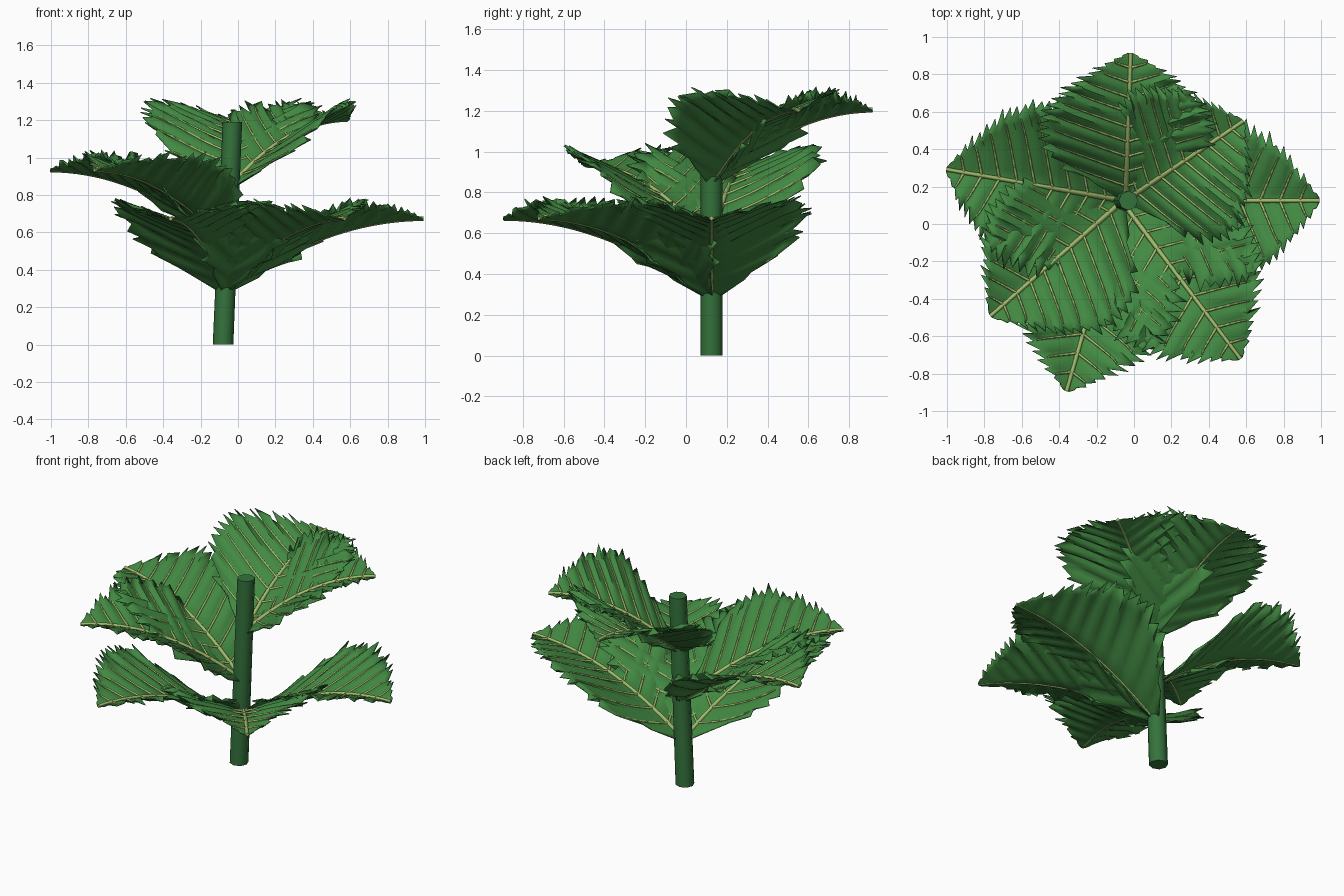
import bpy, bmesh, math, random
from mathutils import Vector

if "Cube" in bpy.data.objects:
    bpy.data.objects.remove(bpy.data.objects["Cube"])
random.seed(4)


def material(name, colour):
    mat = bpy.data.materials.new(name)
    mat.use_nodes = True
    mat.diffuse_color = (*colour, 1)
    bsdf = mat.node_tree.nodes["Principled BSDF"]
    bsdf.inputs["Base Color"].default_value = (*colour, 1)
    bsdf.inputs["Roughness"].default_value = 0.7
    return mat


leaf_green = material("leaf green", (0.055, 0.25, 0.055))
stem_green = material("stem green", (0.035, 0.17, 0.045))
vein_green = material("pale vein green", (0.36, 0.50, 0.15))

STEM_FOOT = Vector((-0.08, 0.125, 0))
STEM_TOP = Vector((-0.03, 0.125, 1.19))
VEINS, STEPS, ACROSS = 10, 4, 6
ROWS = VEINS * STEPS
# Half width of the blade against distance along the leaf
OUTLINE = [(0, .02), (.1, .13), (.18, .28), (.27, .39), (.42, .45),
           (.58, .43), (.75, .32), (.9, .15), (1, .012)]


def half_width(t):
    for (t0, w0), (t1, w1) in zip(OUTLINE, OUTLINE[1:]):
        if t <= t1:
            return w0 + (w1 - w0) * (t - t0) / (t1 - t0)
    return OUTLINE[-1][1]


def add_object(name, data, mat):
    data.materials.append(mat)
    obj = bpy.data.objects.new(name, data)
    bpy.context.collection.objects.link(obj)
    return obj


def smooth(obj, degrees):
    bpy.ops.object.select_all(action='DESELECT')
    obj.select_set(True)
    bpy.context.view_layer.objects.active = obj
    bpy.ops.object.shade_smooth_by_angle(angle=math.radians(degrees))


def add_leaf(name, degrees, length, base_z, rise):
    angle = math.radians(degrees)
    forward = Vector((math.cos(angle), math.sin(angle), 0))
    side = Vector((-math.sin(angle), math.cos(angle), 0))
    origin = STEM_FOOT.lerp(STEM_TOP, base_z / STEM_TOP.z)
    # Ragged teeth: one outward and upward offset per row and side
    teeth = {(i, k): ((1 if i % 2 else -1) * random.uniform(.01, .05),
                      random.uniform(-.022, .022))
             for i in range(ROWS + 1) for k in (-1, 1)}

    def point(i, s, lift=0.0):
        """Point on the blade at row i, from s = -1 to 1 across it."""
        u, a = i / ROWS, abs(s)
        edge_t = u ** 0.62
        t = u + (edge_t - u) * a
        width = half_width(edge_t)
        out, up = teeth[i, 1 if s >= 0 else -1]
        fade = min(1, width / .2) * a ** 6
        w = a * width + out * fade
        cup = .34 * w * min(1, t / .4)
        pleat = -.011 * math.cos(math.tau * i / STEPS) * min(1, a * 3) * min(1, width / .3)
        z = rise * (1 - (1 - t) ** 2) + cup + pleat + up * fade + lift
        return (origin + forward * (t * length)
                + side * math.copysign(w, s) + Vector((0, 0, z)))

    # Blade
    bm = bmesh.new()
    grid = [[bm.verts.new(point(i, j / ACROSS)) for j in range(-ACROSS, ACROSS + 1)]
            for i in range(ROWS + 1)]
    for r0, r1 in zip(grid, grid[1:]):
        for j in range(2 * ACROSS):
            bm.faces.new((r0[j], r1[j], r1[j + 1], r0[j + 1]))
    mesh = bpy.data.meshes.new(name)
    bm.to_mesh(mesh)
    bm.free()
    blade = add_object(name, mesh, leaf_green)
    smooth(blade, 50)
    solid = blade.modifiers.new("thickness", 'SOLIDIFY')
    solid.thickness = .006
    solid.offset = -1

    # Midrib and paired side veins
    curve = bpy.data.curves.new(name + "_veins", 'CURVE')
    curve.dimensions = '3D'
    curve.bevel_depth = 1
    curve.bevel_resolution = 0
    curve.use_fill_caps = True

    def vein(points, start, end):
        spline = curve.splines.new('POLY')
        spline.points.add(len(points) - 1)
        for n, (p, co) in enumerate(zip(spline.points, points)):
            p.co = (*co, 1)
            p.radius = start + (end - start) * n / (len(points) - 1)

    vein([point(i, 0, .003) for i in range(0, ROWS + 1, 2)], .015, .012)
    for i in range(STEPS, ROWS, STEPS):
        for k in (-1, 1):
            vein([point(i, k * j / ACROSS * .92, .002) for j in range(ACROSS + 1)],
                 .008, .005)
    add_object(name + "_veins", curve, vein_green)


# Stem
bm = bmesh.new()
bmesh.ops.create_cone(bm, cap_ends=True, segments=8, radius1=.055, radius2=.052,
                      depth=STEM_TOP.z)
for v in bm.verts:
    v.co.z += STEM_TOP.z / 2
    v.co += STEM_FOOT + Vector(((STEM_TOP.x - STEM_FOOT.x) * v.co.z / STEM_TOP.z, 0, 0))
mesh = bpy.data.meshes.new("stem")
bm.to_mesh(mesh)
bm.free()
smooth(add_object("stem", mesh, stem_green), 50)

# Three tiers of leaves: name, directions, lengths, base height, rise
TIERS = [("lower_leaf", (0, -53, -106), (1.06, 1.06, 1.06), .28, .39),
         ("middle_leaf", (170, 221), (.96, .94), .53, .40),
         ("upper_leaf", (88, 34), (.79, .76), .84, .36)]
for tier, directions, lengths, base_z, rise in TIERS:
    for n, (direction, length) in enumerate(zip(directions, lengths), 1):
        add_leaf(f"{tier}_{n}", direction, length, base_z, rise)
